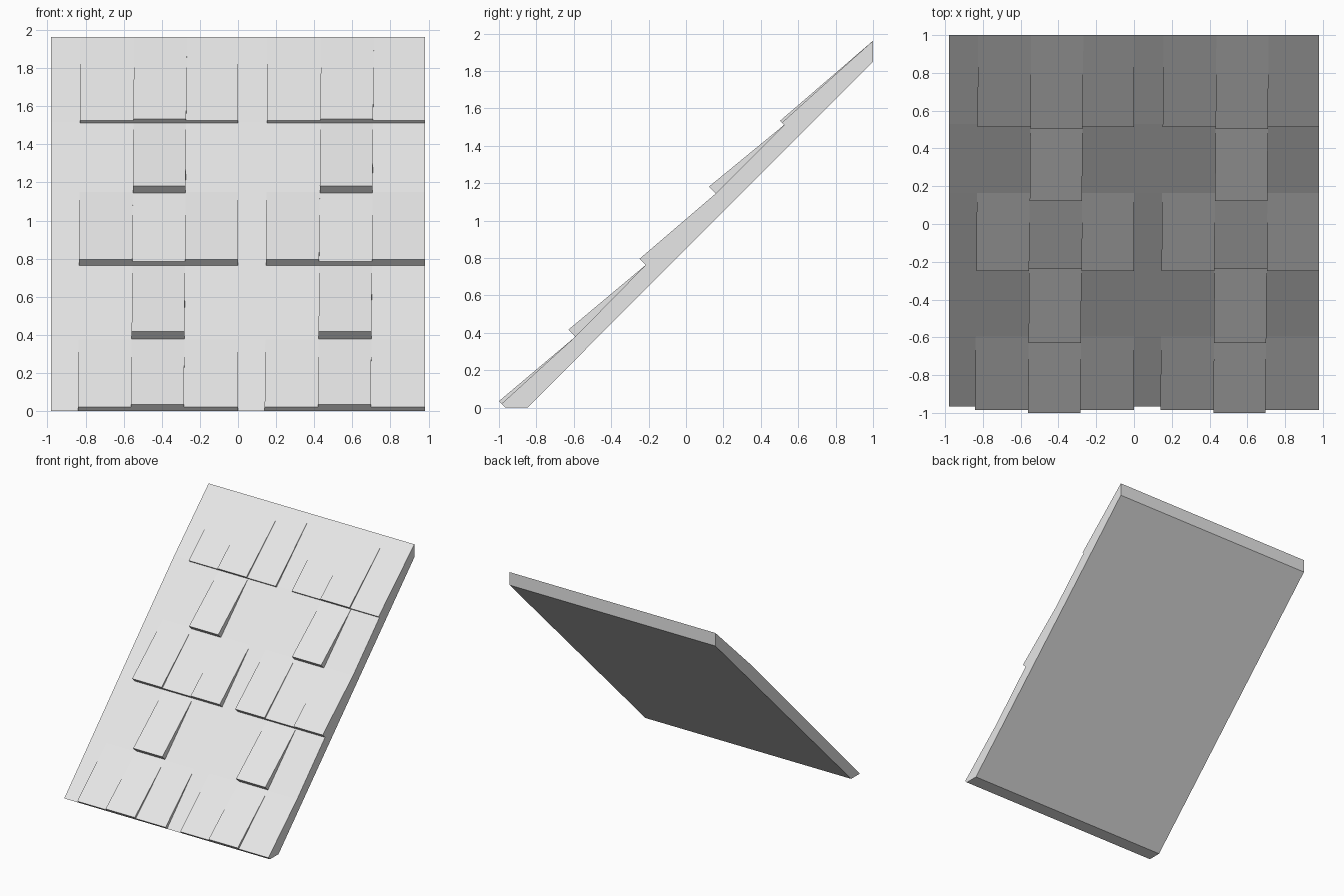
import bpy
import bmesh

cube = bpy.data.objects.get("Cube")
if cube:
    bpy.data.objects.remove(cube, do_unlink=True)

# Single plain grey
grey = bpy.data.materials.new("light_grey")
grey.use_nodes = True
grey.diffuse_color = (0.8, 0.8, 0.8, 1)
grey.node_tree.nodes["Principled BSDF"].inputs["Base Color"].default_value = (0.8, 0.8, 0.8, 1)

HALF = 0.98
# Upper line of the roof, (y, z), slightly bent
SLOPE = [(-0.965, 0.0), (0.165, 1.15), (0.53, 1.517), (1.0, 1.962)]


def roof_height(y):
    for (y0, z0), (y1, z1) in zip(SLOPE, SLOPE[1:]):
        if y <= y1:
            return z0 + (z1 - z0) * (y - y0) / (y1 - y0)
    return SLOPE[-1][1]


def prism(name, profile, left_x, right_x):
    """Sweep a (y, z) profile between two x edges, each a function of y."""
    bm = bmesh.new()
    a = [bm.verts.new((left_x(y), y, z)) for y, z in profile]
    b = [bm.verts.new((right_x(y), y, z)) for y, z in profile]
    bm.faces.new(a)
    bm.faces.new(b[::-1])
    for i in range(len(profile)):
        j = (i + 1) % len(profile)
        bm.faces.new((a[j], a[i], b[i], b[j]))
    bmesh.ops.recalc_face_normals(bm, faces=bm.faces)
    mesh = bpy.data.meshes.new(name)
    bm.to_mesh(mesh)
    bm.free()
    mesh.materials.append(grey)
    obj = bpy.data.objects.new(name, mesh)
    bpy.context.collection.objects.link(obj)
    return obj


# Sloping roof slab with level eave and upright ridge end
prism("roof_slab", SLOPE + [(1.0, 1.85), (-0.848, 0.0)],
      lambda y: -HALF, lambda y: HALF)


def edge(x, slant=0.008):
    return lambda y: x + slant * y


# Shingle columns: (outer edge, outer edge, is middle of its group)
columns = [
    (edge(-0.833), edge(-0.553), False),
    (edge(-0.553), edge(-0.276), True),
    (edge(-0.276), edge(0, 0), False),
    (edge(0.148), edge(0.428), False),
    (edge(0.428), edge(0.705), True),
    (edge(0.705), edge(HALF, 0), False),
]

# Shingle rows: (lower y, upper y, lift of outer shingles, lift of middle ones)
rows = [
    (-0.965, -0.595, 0.021, 0.035),
    (-0.592, -0.215, 0, 0.037),
    (-0.215, 0.165, 0.033, 0.022),
    (0.16, 0.525, 0, 0.037),
    (0.525, 1.0, 0.012, 0.022),
]

# Thin wedge shingles, lifted at the lower end
for r, (low, high, outer_lift, middle_lift) in enumerate(rows):
    for c, (left_x, right_x, middle) in enumerate(columns):
        lift = middle_lift if middle else outer_lift
        if lift:
            base = roof_height(low)
            wedge = [(low, base), (low - lift, base + lift), (high, roof_height(high))]
            prism(f"shingle_row{r + 1}_column{c + 1}", wedge, left_x, right_x)
